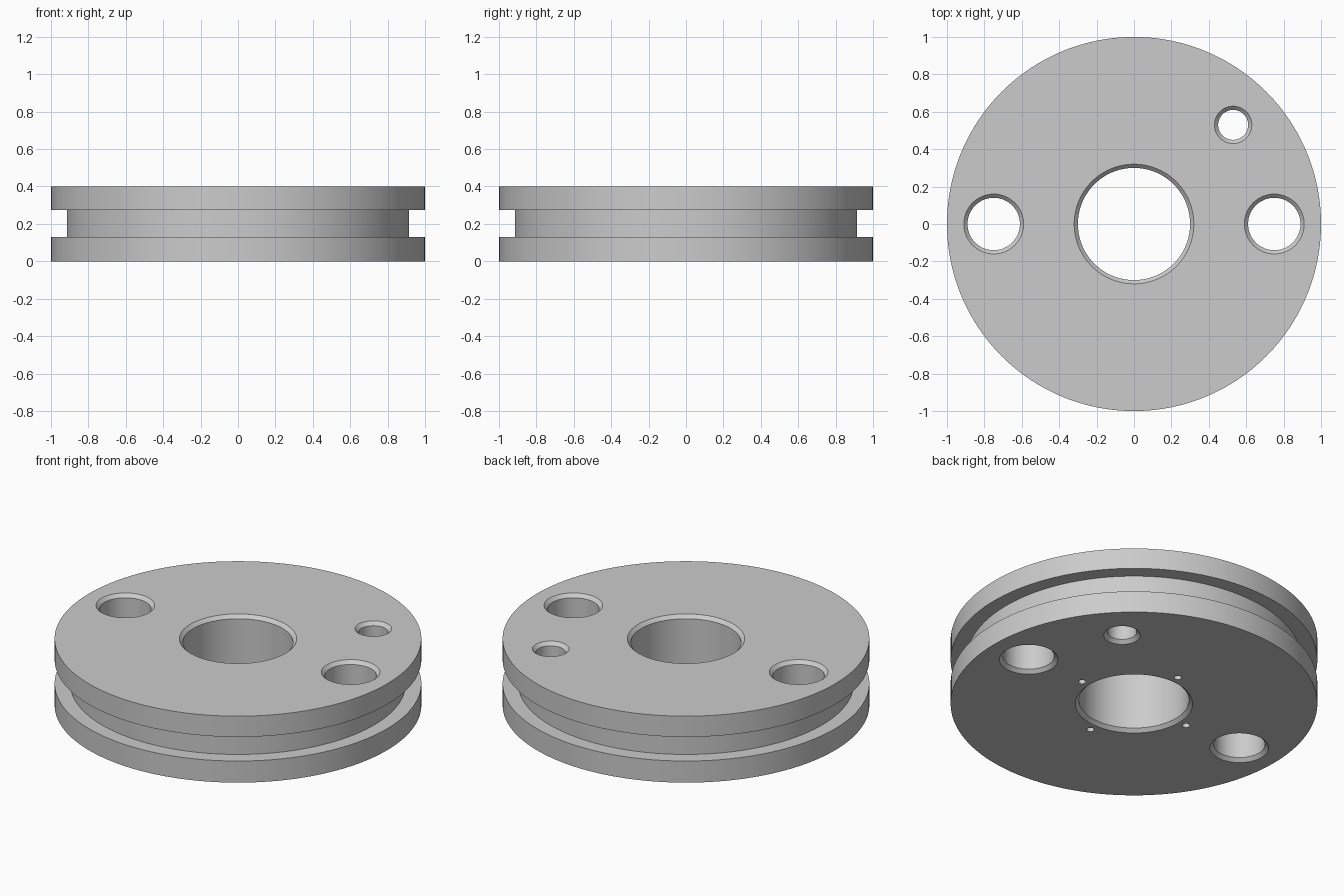
import bpy, bmesh, math

cube = bpy.data.objects.get("Cube")
if cube:
    bpy.data.objects.remove(cube, do_unlink=True)

HEIGHT = 0.4
CHAMFER = 0.02
OVER = 0.05  # how far the cutters reach past the faces


def material(name, colour):
    mat = bpy.data.materials.new(name)
    mat.use_nodes = True
    mat.diffuse_color = colour
    mat.node_tree.nodes["Principled BSDF"].inputs["Base Color"].default_value = colour
    return mat


def turn(bm, profile, x=0.0, y=0.0, sides=64):
    """Turn a (radius, z) profile, listed bottom to top, into a capped solid."""
    angles = [math.tau * i / sides for i in range(sides)]
    rings = [[bm.verts.new((x + r * math.cos(a), y + r * math.sin(a), z)) for a in angles]
             for r, z in profile]
    for low, high in zip(rings, rings[1:]):
        for i in range(sides):
            j = (i + 1) % sides
            bm.faces.new((low[i], low[j], high[j], high[i]))
    bm.faces.new(rings[0][::-1])
    bm.faces.new(rings[-1])


def make_object(name, bm, mat):
    mesh = bpy.data.meshes.new(name)
    bm.to_mesh(mesh)
    bm.free()
    mesh.materials.append(mat)
    obj = bpy.data.objects.new(name, mesh)
    bpy.context.collection.objects.link(obj)
    return obj


grey = material("plain grey", (0.6, 0.6, 0.6, 1))

# Disc with a square groove around the rim
bm = bmesh.new()
turn(bm, [(1, 0), (1, 0.13), (0.915, 0.13), (0.915, 0.275), (1, 0.275), (1, HEIGHT)],
     sides=160)
disc = make_object("grooved_disc", bm, grey)

# Through holes, chamfered at both ends: radius, x, y
bm = bmesh.new()
for r, x, y in [(0.3, 0, 0), (0.14, 0.75, 0), (0.14, -0.75, 0), (0.08, 0.53, 0.53)]:
    flare = r + CHAMFER + OVER
    turn(bm, [(flare, -OVER), (r, CHAMFER), (r, HEIGHT - CHAMFER), (flare, HEIGHT + OVER)],
         x, y, 96)

# Four small blind holes in the underside
for i in range(4):
    a = i * math.pi / 2
    turn(bm, [(0.021, -OVER), (0.021, 0.2)], 0.37 * math.cos(a), 0.37 * math.sin(a), 24)
cutter = make_object("hole_cutter", bm, grey)
cutter.hide_render = True

# Cut the holes and drop the cutter
bpy.ops.object.select_all(action='DESELECT')
bpy.context.view_layer.objects.active = disc
disc.select_set(True)
cut = disc.modifiers.new("holes", 'BOOLEAN')
cut.operation = 'DIFFERENCE'
cut.solver = 'EXACT'
cut.object = cutter
bpy.ops.object.modifier_apply(modifier=cut.name)
bpy.data.objects.remove(cutter, do_unlink=True)

bpy.ops.object.shade_smooth_by_angle(angle=math.radians(30))
